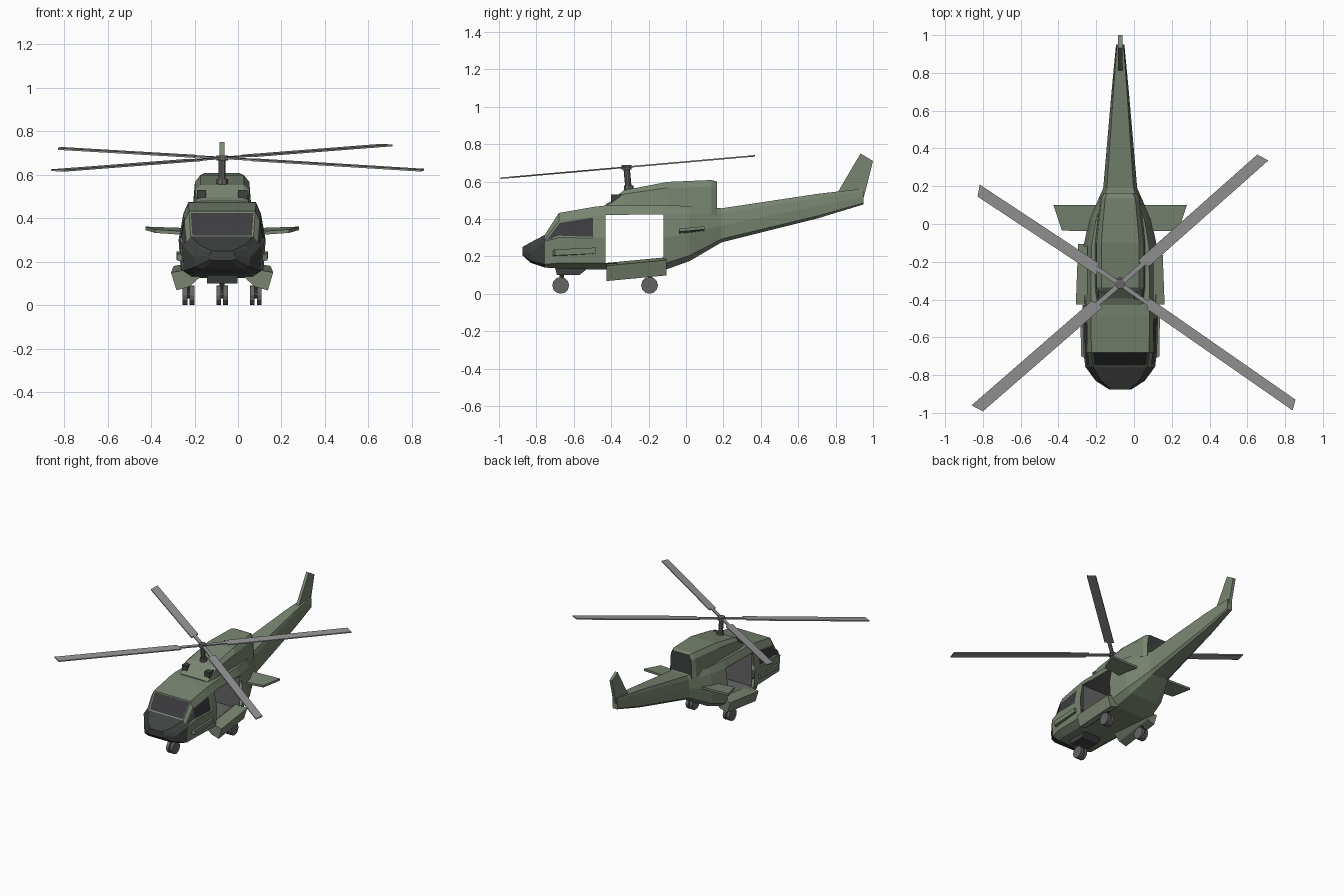
import bpy, bmesh, math
from mathutils import Vector, Matrix

if "Cube" in bpy.data.objects:
    bpy.data.objects.remove(bpy.data.objects["Cube"])

X0 = -0.073  # centre line of the airframe


def material(name, c):
    m = bpy.data.materials.new(name)
    m.diffuse_color = (*c, 1)
    m.use_nodes = True
    m.node_tree.nodes["Principled BSDF"].inputs["Base Color"].default_value = m.diffuse_color
    return m


GREEN = material("green_paint", (0.19, 0.235, 0.165))
DARK = material("dark_grey", (0.05, 0.055, 0.052))
GLASS = material("glass", (0.045, 0.045, 0.05))
METAL = material("metal", (0.13, 0.13, 0.13))
BLADE = material("blade_grey", (0.3, 0.3, 0.3))


def finish(name, bm, mats, mirror=False):
    bmesh.ops.recalc_face_normals(bm, faces=bm.faces)
    me = bpy.data.meshes.new(name)
    bm.to_mesh(me)
    bm.free()
    ob = bpy.data.objects.new(name, me)
    bpy.context.collection.objects.link(ob)
    ob.location.x = X0
    for m in mats:
        me.materials.append(m)
    if mirror:
        ob.modifiers.new("mirror", 'MIRROR')
    return ob


def prism(name, pts, vec, mat, mirror=False):
    bm = bmesh.new()
    f = bm.faces.new([bm.verts.new(p) for p in pts])
    r = bmesh.ops.extrude_face_region(bm, geom=[f], use_keep_orig=True)
    moved = [v for v in r["geom"] if isinstance(v, bmesh.types.BMVert)]
    bmesh.ops.translate(bm, vec=vec, verts=moved)
    return finish(name, bm, [mat], mirror)


def box(name, c, s, mat, mirror=False):
    x, y, z = (c[i] - s[i] / 2 for i in range(3))
    pts = [(x, y, z), (x + s[0], y, z), (x + s[0], y + s[1], z), (x, y + s[1], z)]
    return prism(name, pts, (0, 0, s[2]), mat, mirror)


def rod(name, a, b, r, mat, n=12, mirror=False):
    a, b = Vector(a), Vector(b)
    d = b - a
    bm = bmesh.new()
    m = Matrix.Translation((a + b) / 2) @ d.to_track_quat('Z', 'Y').to_matrix().to_4x4()
    bmesh.ops.create_cone(bm, cap_ends=True, segments=n, radius1=r, radius2=r,
                          depth=d.length, matrix=m)
    return finish(name, bm, [mat], mirror)


def loft(stations, section):
    """Skin symmetric sections along y; returns bmesh, face grid and end caps."""
    bm = bmesh.new()
    rings = []
    for st in stations:
        half = section(*st)
        ring = half + [(-w, z) for w, z in reversed(half)]
        rings.append([bm.verts.new((w, st[0], z)) for w, z in ring])
    n = len(rings[0])
    grid = {}
    for i in range(len(rings) - 1):
        a, b = rings[i], rings[i + 1]
        for k in range(n):
            j = (k + 1) % n
            grid[i, k] = bm.faces.new((a[k], a[j], b[j], b[k]))
    return bm, grid, [bm.faces.new(rings[0]), bm.faces.new(rings[-1])]


# Fuselage and tail boom: y, half width, top, bottom, waist height fraction
hull = [(-.875, .06, .25, .205, .5), (-.83, .13, .275, .165, .5),
        (-.755, .185, .315, .14, .8), (-.68, .195, .432, .135, .56),
        (-.49, .2, .465, .13, .5), (-.43, .2, .472, .13, .5),
        (-.12, .195, .475, .125, .5), (.02, .165, .468, .175, .5),
        (.19, .09, .457, .275, .5), (.71, .045, .535, .405, .5),
        (.95, .022, .562, .478, .5)]


def hull_section(y, w, t, b, waist):
    return [(w * fw, b + (t - b) * fz) for fw, fz in
            ((.78, 1), (.89, .853), (1, waist), (.95, .1), (.7, 0))]


bm, grid, caps = loft(hull, hull_section)
for (i, k), f in grid.items():
    if i < 2:
        f.material_index = 1
caps[0].material_index = 1
panes = [grid[2, 9]] + [grid[i, k] for i in (2, 3) for k in (1, 7)]
bmesh.ops.delete(bm, geom=[grid[5, k] for k in (1, 2, 6, 7)], context='FACES_ONLY')
bmesh.ops.inset_region(bm, faces=panes, thickness=.011, depth=-.003)
for f in panes:
    f.material_index = 2
finish("fuselage", bm, [GREEN, DARK, GLASS])

# Cabin lining, open at both doors
bm = bmesh.new()
bmesh.ops.create_cube(bm, size=1, matrix=Matrix.Translation((0, -.275, .293))
                      @ Matrix.Diagonal((.35, .31, .252, 1)))
bmesh.ops.delete(bm, geom=[f for f in bm.faces if abs(f.calc_center_median().x) > .1],
                 context='FACES_ONLY')
finish("cabin_lining", bm, [METAL])

# Engine housing with a dark exhaust opening at the rear
housing = [(-.43, .118, .478, .45), (-.395, .12, .497, .45), (-.335, .125, .553, .45),
           (-.1, .125, .598, .44), (.135, .1, .608, .43), (.165, .085, .6, .42)]
bm, grid, caps = loft(housing, lambda y, w, t, b: [
    (w * .8, t), (w, b + (t - b) * .8), (w * 1.08, b)])
bmesh.ops.inset_region(bm, faces=[caps[1]], thickness=.02, depth=-.03)
caps[1].material_index = 1
finish("engine_housing", bm, [GREEN, DARK])
box("engine_intake", (.095, -.365, .5), (.042, .07, .06), DARK, True)

# Tail surfaces
prism("tail_fin", [(-.011, .81, .54), (-.011, .933, .75), (-.011, 1, .71),
                   (-.011, .96, .55), (-.011, .94, .48)], (.022, 0, 0), GREEN)
prism("stabilizer", [(.06, -.04, .315), (.308, -.035, .332), (.353, .1, .345),
                     (.06, .1, .335)], (0, 0, .016), GREEN, True)

# Side sponsons, lower side panels and front gear bay
prism("sponson", [(.15, -.425, .165), (.235, -.425, .15), (.21, -.425, .068),
                  (.15, -.425, .085), (.1, -.425, .13)], (-.012, .32, .03), GREEN, True)
prism("side_panel", [(.17, -.72, .2), (.208, -.7, .205), (.21, -.48, .215), (.17, -.48, .215)],
      (0, 0, .032), GREEN, True)
prism("gear_bay", [(-.07, -.7, .14), (-.07, -.69, .1), (-.07, -.57, .1), (-.07, -.52, .14)],
      (.14, 0, 0), DARK)

# Landing gear
for tag, x, y, mir in (("front", 0, -.67, False), ("main", .155, -.195, True)):
    for s in (-.016, .016):
        side = "inner" if s < 0 else "outer"
        rod(f"{tag}_wheel_{side}", (x + s - .011, y, .045), (x + s + .011, y, .045),
            .045, METAL, 12, mir)
    rod(f"{tag}_axle", (x - .02, y, .045), (x + .02, y, .045), .015, DARK, 8, mir)
    rod(f"{tag}_strut", (x, y, .045), (x, y + .01, .14), .012, DARK, 8, mir)

# Rotor mast, tilted with the rotor disc
HUB = Vector((0, -.318, .677))
rod("rotor_mast", (0, -.305, .54), HUB, .017, METAL, 10)
rod("rotor_hub", HUB - Vector((0, 0, .012)), HUB + Vector((0, 0, .012)), .026, METAL, 12)
rod("mast_collar", (0, -.306, .545), (0, -.306, .58), .026, METAL, 8)

# Rotor blades from their two tip corners, narrow root then wide blade
tips = [((-.817, .209), (-.828, .145)), ((.653, .368), (.711, .336)),
        ((-.86, -.96), (-.8, -.992)), ((.855, -.93), (.84, -.987))]
for i, (a, b) in enumerate(tips):
    a, b = Vector(a), Vector(b)
    mid = (a + b) / 2 - Vector((X0, 0)) - HUB.xy
    e = (b - a) / 2
    pts = []
    for t, s in ((0, -.4), (.16, -.4), (.16, -1), (1, -1), (1, 1), (.16, 1), (.16, .4), (0, .4)):
        p = HUB.xy + mid * t + e * s
        pts.append((p.x, p.y, HUB.z - .004 + .088 * (p.y - HUB.y)))
    prism(f"rotor_blade_{i + 1}", pts, (0, 0, .008), BLADE)
